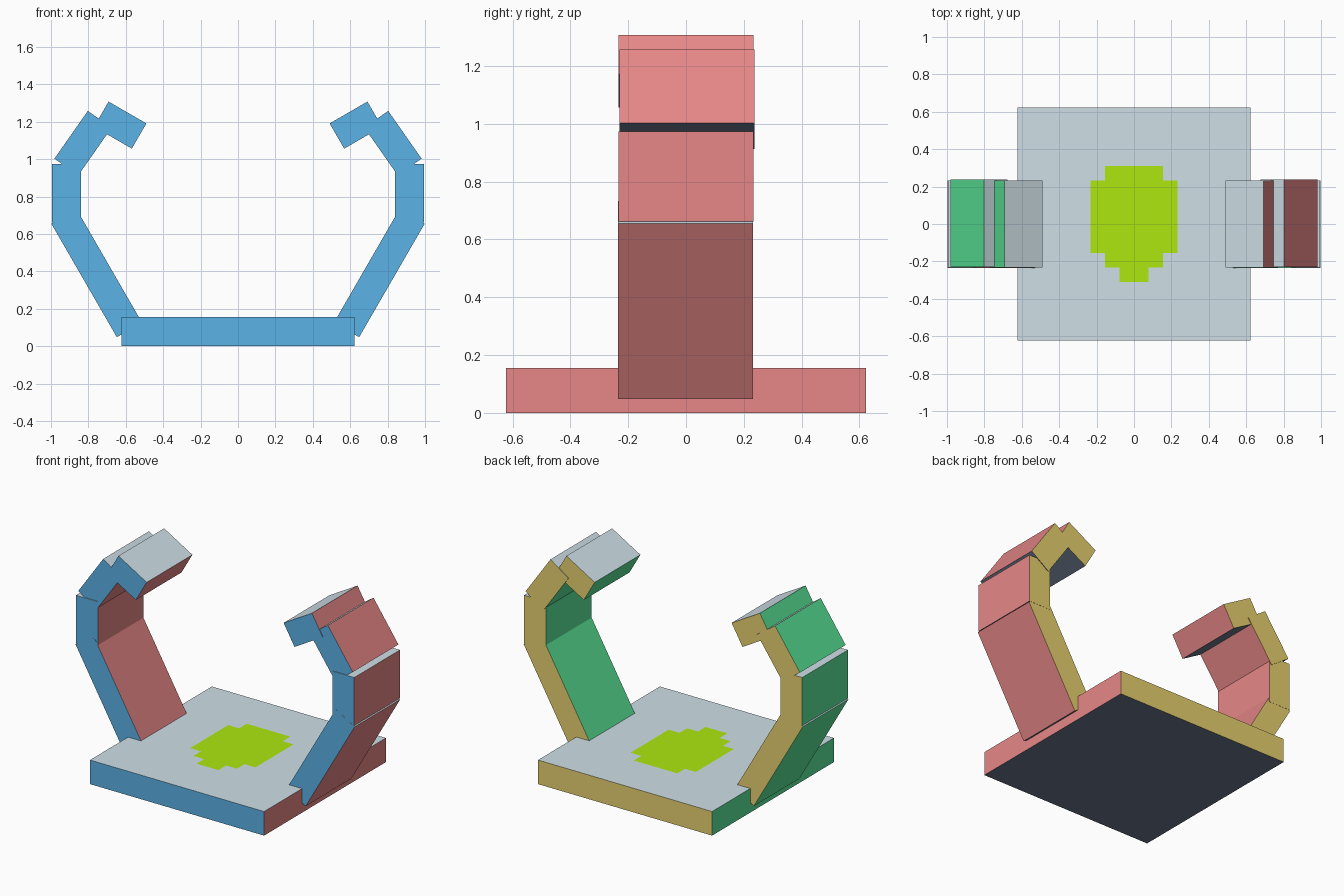
import bpy, bmesh, math
from mathutils import Matrix, Vector

if "Cube" in bpy.data.objects:
    bpy.data.objects.remove(bpy.data.objects["Cube"])

U = 2 / 25.7          # modelling unit: every box is a whole number of these


def material(name, rgb):
    """Flat material from 0-255 sRGB values."""
    lin = [((c / 255 + 0.055) / 1.055) ** 2.4 if c > 10 else c / 255 / 12.92 for c in rgb]
    m = bpy.data.materials.new(name)
    m.diffuse_color = (*lin, 1)
    m.use_nodes = True
    m.node_tree.nodes["Principled BSDF"].inputs["Base Color"].default_value = m.diffuse_color
    return m


# One colour per face direction
RED = material("soft red", (244, 143, 143))
GREEN = material("mint green", (90, 232, 153))
YELLOW = material("pale yellow", (248, 224, 120))
BLUE = material("sky blue", (97, 189, 245))
WHITE = material("pale grey", (213, 230, 238))
DARK = material("slate grey", (108, 118, 138))
LIME = material("lime", (178, 237, 17))
SIDES = [RED, GREEN, YELLOW, BLUE, WHITE, DARK]   # +x -x +y -y +z -z


def finish(name, bm, mats):
    me = bpy.data.meshes.new(name)
    bm.to_mesh(me)
    bm.free()
    for m in mats:
        me.materials.append(m)
    ob = bpy.data.objects.new(name, me)
    bpy.context.collection.objects.link(ob)
    return ob


def box(name, size, centre, tilt=0.0):
    """Box coloured by its own face directions, then tilted about the y axis."""
    bm = bmesh.new()
    bmesh.ops.create_cube(bm, size=1)
    bmesh.ops.scale(bm, vec=size, verts=bm.verts)
    bm.normal_update()
    for f in bm.faces:
        axis = max(range(3), key=lambda i: abs(f.normal[i]))
        f.material_index = axis * 2 + (f.normal[axis] < 0)
    bmesh.ops.transform(bm, verts=bm.verts, matrix=Matrix.Translation(centre)
                        @ Matrix.Rotation(math.radians(tilt), 4, 'Y'))
    return finish(name, bm, SIDES)


# Base slab
box("base", (16 * U, 16 * U, 2 * U), (0, 0, U))

# Stepped splash painted on the base: (half width, bottom row, top row)
bm = bmesh.new()
for half, lo, hi in [(2, 3, 4), (3, -2, 3), (2, -3, -2), (1, -4, -3)]:
    corners = [(-half, lo), (half, lo), (half, hi), (-half, hi)]
    bm.faces.new([bm.verts.new((x * U, y * U, 2 * U + 0.003)) for x, y in corners])
finish("base_splash", bm, [LIME])

# Curled arm segments: (name, length x, length z, outer top corner x, z, tilt, y offset)
ARM = [
    ("lower_arm", 2, 9, 0.998, 0.655, 30, -0.001),
    ("middle_arm", 2, 4, 0.995, 0.973, 0, 0.0),
    ("upper_arm", 2, 4, 0.803, 1.258, -35, 0.004),
    ("arm_tip", 3, 2, 0.692, 1.308, -30, 0.0),
]
for side, s in (("right", 1), ("left", -1)):
    for name, w, h, x, z, tilt, y in ARM:
        # The tip's outer top corner leads; its centre lies inward and down
        offset = Matrix.Rotation(math.radians(tilt), 3, 'Y') @ Vector((-w * U / 2, 0, -h * U / 2))
        c = Vector((x, y, z)) + offset
        box(f"{side}_{name}", (w * U, 6 * U, h * U), (s * c.x, c.y, c.z), s * tilt)
